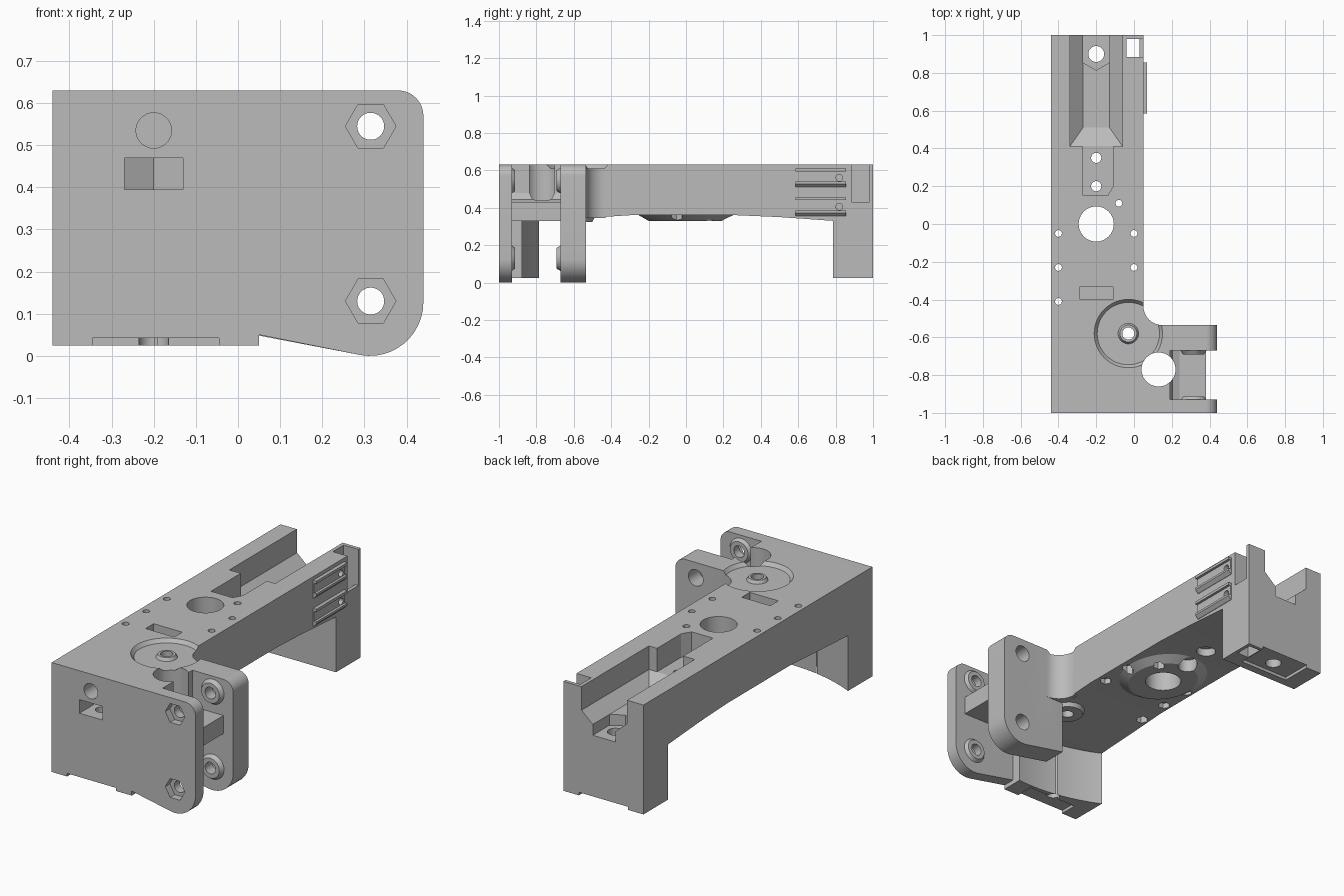
import bpy, bmesh, math
from mathutils import Matrix, Vector

cube = bpy.data.objects.get("Cube")
if cube:
    bpy.data.objects.remove(cube, do_unlink=True)

grey = bpy.data.materials.new("plain_grey")
grey.use_nodes = True
grey.diffuse_color = (0.5, 0.5, 0.5, 1)
grey.node_tree.nodes["Principled BSDF"].inputs["Base Color"].default_value = (0.5, 0.5, 0.5, 1)

# Axis maps: profile (u, v) plus depth w to a point
PLACE = {"x": lambda u, v, w: Vector((w, u, v)),
         "y": lambda u, v, w: Vector((u, w, v)),
         "z": lambda u, v, w: Vector((u, v, w))}


def finish(name, bm):
    bmesh.ops.recalc_face_normals(bm, faces=bm.faces)
    mesh = bpy.data.meshes.new(name)
    bm.to_mesh(mesh)
    bm.free()
    mesh.materials.append(grey)
    ob = bpy.data.objects.new(name, mesh)
    bpy.context.collection.objects.link(ob)
    return ob


def loft(name, axis, lower, upper, lo, hi):
    bm = bmesh.new()
    a = [bm.verts.new(PLACE[axis](u, v, lo)) for u, v in lower]
    b = [bm.verts.new(PLACE[axis](u, v, hi)) for u, v in upper]
    bm.faces.new(a)
    bm.faces.new(b)
    n = len(a)
    for i in range(n):
        bm.faces.new((a[i], a[(i + 1) % n], b[(i + 1) % n], b[i]))
    return finish(name, bm)


def prism(name, axis, pts, lo, hi):
    return loft(name, axis, pts, pts, lo, hi)


def arc(cu, cv, r, start, end, n=12):
    angles = [math.radians(start + (end - start) * i / n) for i in range(n + 1)]
    return [(cu + r * math.cos(t), cv + r * math.sin(t)) for t in angles]


def ring(c, r, n=48):
    return arc(c[0], c[1], r, 0, 360 - 360 / n, n - 1)


def cone(name, axis, c, r1, r2, lo, hi, n=48):
    return loft(name, axis, ring(c, r1, n), ring(c, r2, n), lo, hi)


def rod(name, axis, c, r, lo, hi, n=48):
    return cone(name, axis, c, r, r, lo, hi, n)


def rect(u0, u1, v0, v1):
    return [(u0, v0), (u1, v0), (u1, v1), (u0, v1)]


def combine(ob, tools, operation):
    for tool in tools:
        mod = ob.modifiers.new("join", "BOOLEAN")
        mod.operation, mod.solver, mod.object = operation, "EXACT", tool
    bpy.context.view_layer.update()
    graph = bpy.context.evaluated_depsgraph_get()
    mesh = bpy.data.meshes.new_from_object(ob.evaluated_get(graph))
    ob.modifiers.clear()
    ob.data = mesh
    for tool in tools:
        bpy.data.objects.remove(tool, do_unlink=True)


# Arched beam with the rear leg
body = prism("bracket_body", "x", [
    (-.95, .63), (1, .63), (1, .025), (.785, .025), (.785, .33), (.5, .35), (.27, .36),
    (-.3, .36), (-.53, .345), (-.8, .33), (-.95, .33)], -.44, .05)

# Front plate, hinge ears, curved front leg and shelf
ear_edge = arc(.313, .127, .127, -100, 0) + arc(.38, .57, .06, 0, 90)
PIVOT = (-.03, -.58)
a0 = math.degrees(math.acos(.08 / .95))
a1 = 180 - math.degrees(math.acos(.41 / .95))
combine(body, [
    prism("front_plate", "y", [(-.44, .025), (.05, .025), (.05, .05)] + ear_edge + [(-.44, .63)], -1, -.93),
    prism("rear_ear", "y", [(.04, .05)] + ear_edge + [(.04, .63)], -.67, -.535),
    prism("front_leg", "z", [(-.44, -.95), (.05, -.95)] + arc(-.03, .07, .95, -a0, -a1, 20), .025, .36),
    prism("ear_shelf", "y", [(.03, .33), (.38, .33), (.38, .43), (.24, .43), (.205, .445),
                             (.19, .48), (.19, .63), (.03, .63)], -.95, -.65),
    prism("ear_fillet", "z", [(.03, -.43), (.05, -.43)] + arc(.15, -.435, .1, 180, 270)
          + [(.15, -.56), (.03, -.56)], .345, .63),
    loft("under_boss", "z", [(-.2 + x * .85, y) for x, y in ring((0, 0), .2)],
         [(-.2 + x * .85, y) for x, y in ring((0, 0), .27)], .33, .37),
    cone("pivot_under_boss", "z", PIVOT, .08, .1, .325, .37),
], "UNION")

# Large recesses
channel_top, channel_floor = rect(-.34, -.06, .41, 1.1), rect(-.27, -.13, .51, 1.1)
combine(body, [
    cone("pivot_recess", "z", PIVOT, .165, .183, .61, .6325),
    rod("shelf_hole", "z", (.13, -.77), .09, -.1, .8),
    prism("channel_upper", "z", channel_top, .5, .7),
    loft("channel_lower", "z", channel_floor, channel_top, .44, .501),
    prism("switch_pocket", "z", [(-.27, .15), (-.14, .15), (-.11, .2), (-.11, .45), (-.27, .45)], .5, .7),
    prism("rear_nut_trap", "z", [(-.27, 1.1), (-.27, .855), (-.2, .815), (-.13, .855), (-.13, 1.1)], .38, .5),
    prism("front_nut_trap", "z", [(-.27, -1.1), (-.27, -.855), (-.2, -.815), (-.13, -.855), (-.13, -1.1)],
          .395, .47),
    prism("wire_slot", "z", rect(-.04, .03, .885, .98), -.1, .8),
    prism("wire_notch", "z", rect(.02, .1, .885, .98), .43, .8),
    prism("tab_slot", "z", rect(-.285, -.11, -.4, -.33), .5, .7),
    prism("front_foot_groove", "z", rect(-.345, -.045, -1.1, -.9), -.1, .042),
    prism("rear_foot_groove", "z", rect(-.345, -.045, .83, 1.1), -.1, .042),
], "DIFFERENCE")

# Raised washers at the pivot and ear screws, and side rails
BOLTS = [(.315, .545), (.315, .13)]
parts = [cone("pivot_washer", "z", PIVOT, .06, .045, .6, .627)]
for c in BOLTS:
    parts.append(cone("front_washer", "y", c, .075, .055, -.94, -.913))
    parts.append(cone("rear_washer", "y", c, .055, .075, -.692, -.66))
for z in (.51, .355):
    parts.append(prism("side_rail", "y", [
        (.04, z), (.052, z), (.07, z + .018), (.07, z + .03), (.056, z + .03), (.056, z + .085),
        (.07, z + .085), (.07, z + .1), (.04, z + .1)], .585, .855))
combine(body, parts, "UNION")

# Screw holes and nut seats
holes = [rod("pivot_hole", "z", PIVOT, .032, -.1, .8),
         rod("cable_hole", "z", (-.2, 0), .093, -.1, .8),
         rod("rear_foot_hole", "z", (-.2, .9), .042, -.1, .8),
         rod("front_foot_hole", "z", (-.2, -.9), .035, -.1, .42),
         rod("front_blind_hole", "y", (-.2, .535), .042, -1.1, -.85)]
for c in BOLTS:
    holes.append(rod("ear_hole", "y", c, .032, -1.1, -.4))
    holes.append(rod("nut_seat", "y", c, .06, -1.1, -.96, 6))
    holes.append(rod("ear_counterbore", "y", c, .045, -.63, -.4))
for c in [(-.2, .35), (-.2, .2)]:
    holes.append(rod("switch_hole", "z", c, .027, -.1, .8, 32))
    holes.append(rod("switch_counterbore", "z", c, .05, -.1, .4, 32))
for c in [(-.4, -.05), (-.4, -.23), (-.4, -.41), (0, -.05), (0, -.23), (-.08, .11)]:
    holes.append(rod("small_hole", "z", c, .018, -.1, .8, 24))
    holes.append(rod("small_nut_seat", "z", c, .032, -.1, .39, 6))
for z in (.56, .405):
    holes.append(rod("rail_hole", "x", (.82, z), .018, .01, .1, 24))
combine(body, holes, "DIFFERENCE")

# Smooth round walls, keep edges sharp
bpy.ops.object.select_all(action="DESELECT")
body.select_set(True)
bpy.context.view_layer.objects.active = body
bpy.ops.object.shade_smooth_by_angle(angle=math.radians(16))
